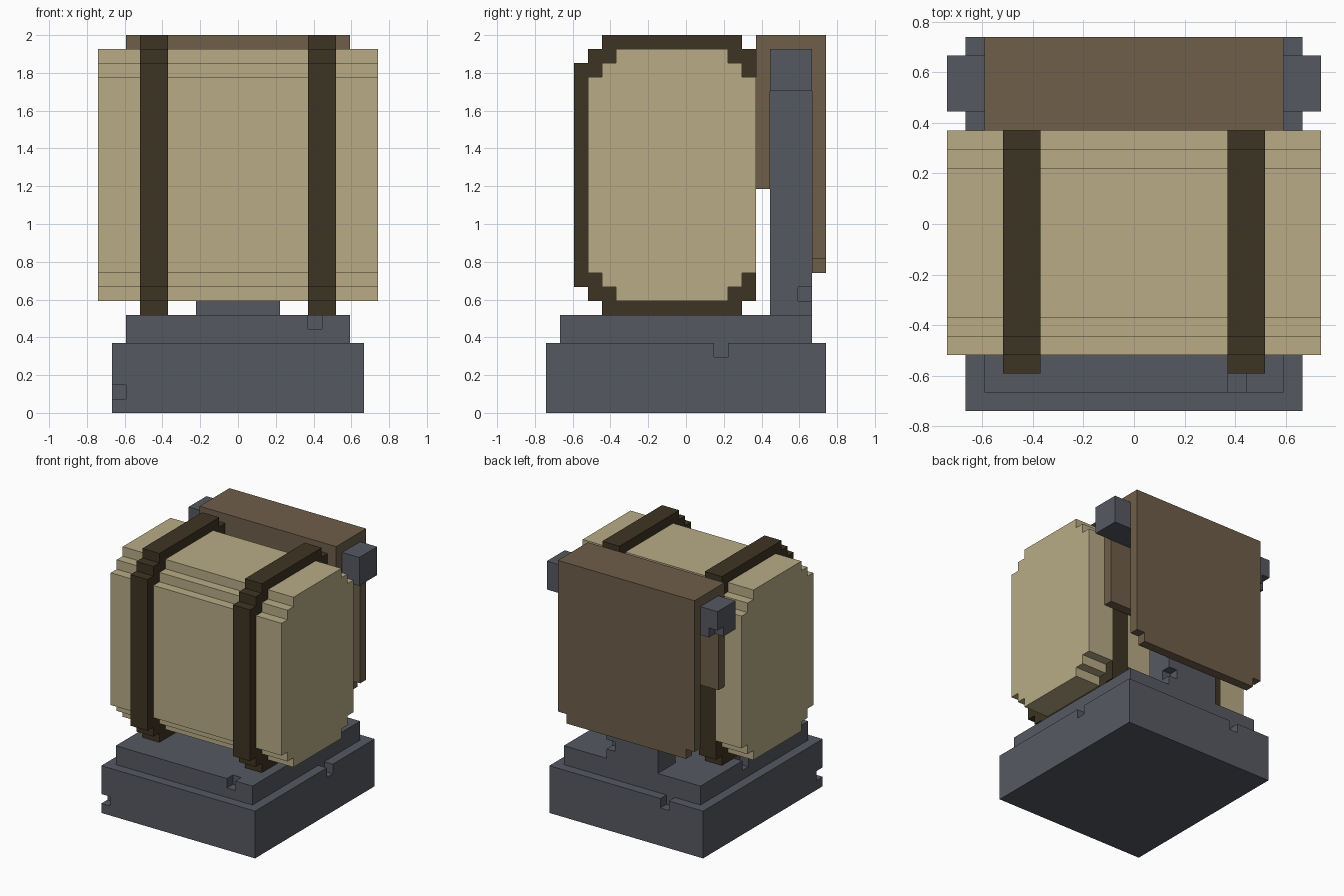
import bpy
import bmesh

U = 2 / 27  # size of one block unit

default = bpy.data.objects.get("Cube")
if default:
    bpy.data.objects.remove(default, do_unlink=True)


def material(name, rgb):
    linear = [((c / 255 + 0.055) / 1.055) ** 2.4 for c in rgb] + [1]
    mat = bpy.data.materials.new(name)
    mat.use_nodes = True
    mat.diffuse_color = linear
    mat.node_tree.nodes["Principled BSDF"].inputs["Base Color"].default_value = linear
    return mat


GREY = material("slate grey", (86, 89, 97))
CREAM = material("pale canvas", (184, 171, 134))
DARK = material("dark leather", (61, 52, 35))
BROWN = material("brown wood", (110, 94, 73))


def prism(name, profile, x0, x1, mat):
    """Extrude a (y, z) outline from x0 to x1, in block units."""
    bm = bmesh.new()
    face = bm.faces.new([bm.verts.new((x0 * U, y * U, z * U)) for y, z in profile])
    grown = bmesh.ops.extrude_face_region(bm, geom=[face])["geom"]
    verts = [v for v in grown if isinstance(v, bmesh.types.BMVert)]
    bmesh.ops.translate(bm, verts=verts, vec=((x1 - x0) * U, 0, 0))
    bmesh.ops.recalc_face_normals(bm, faces=bm.faces)
    mesh = bpy.data.meshes.new(name)
    bm.to_mesh(mesh)
    bm.free()
    if mat:
        mesh.materials.append(mat)
    obj = bpy.data.objects.new(name, mesh)
    bpy.context.collection.objects.link(obj)
    return obj


def block(name, x, y, z, mat):
    outline = [(y[0], z[0]), (y[1], z[0]), (y[1], z[1]), (y[0], z[1])]
    return prism(name, outline, x[0], x[1], mat)


def chip(obj, x, y, z):
    """Cut a small box out of a part; ranges overshoot the outer surface."""
    cutter = block("chip_cutter", x, y, z, None)
    cutter.hide_render = True
    mod = obj.modifiers.new("chip", 'BOOLEAN')
    mod.operation = 'DIFFERENCE'
    mod.solver = 'EXACT'
    mod.object = cutter
    bpy.context.view_layer.objects.active = obj
    bpy.ops.object.modifier_apply(modifier=mod.name)
    bpy.data.objects.remove(cutter, do_unlink=True)


def stepped(y0, y1, z0, z1, y_max):
    """Rectangle with two-step staircase corners, clipped at y_max."""
    stairs = [(0, 2), (1, 2), (1, 1), (2, 1), (2, 0)]
    pts = [(y0 + a, z0 + b) for a, b in stairs]
    pts += [(y1 - a, z0 + b) for a, b in reversed(stairs)]
    pts += [(y1 - a, z1 - b) for a, b in stairs]
    pts += [(y0 + a, z1 - b) for a, b in reversed(stairs)]
    pts = [(min(y, y_max), z) for y, z in pts]
    return [p for i, p in enumerate(pts) if p != pts[i - 1]]


# Two-tier stand with chipped edges
base = block("base", (-9, 9), (-10, 10), (0, 5), GREY)
chip(base, (-9.5, -8), (-10.5, -9), (1, 2))
chip(base, (8, 9.5), (2, 3), (4, 5.5))
chip(base, (-5, -4), (9, 10.5), (4, 5.5))
plinth = block("plinth", (-8, 8), (-9, 9), (5, 7), GREY)
chip(plinth, (5, 6), (-9.5, -8), (6, 7.5))
chip(plinth, (-8.5, -7), (1, 2), (6, 7.5))

# Rear post and crossbar
post = block("post", (-3, 3), (6, 9), (7, 23), GREY)
chip(post, (2, 3.5), (8, 9.5), (8, 9))
crossbar = block("crossbar", (-10, 10), (6, 9), (23, 26), GREY)
chip(crossbar, (-10.5, -9), (8, 9.5), (22.5, 24))

# Folded board hanging over the crossbar
board = prism("hanging_board", [(10, 10), (10, 27), (5, 27), (5, 16),
                                (6, 16), (6, 26), (9, 26), (9, 10)], -8, 8, BROWN)
for x in ((-8.5, -7), (7, 8.5)):
    chip(board, x, (8.5, 10.5), (9.5, 11))

# Padded bundle in three sections, with a strap between each
bundle = stepped(-7, 5, 8, 26, 5)
for name, x0, x1 in (("bundle_right", -10, -7), ("bundle_middle", -5, 5),
                     ("bundle_left", 7, 10)):
    prism(name, bundle, x0, x1, CREAM)
strap = stepped(-8, 6, 7, 27, 5)
for name, x0 in (("strap_right", -7), ("strap_left", 5)):
    prism(name, strap, x0, x0 + 2, DARK)
